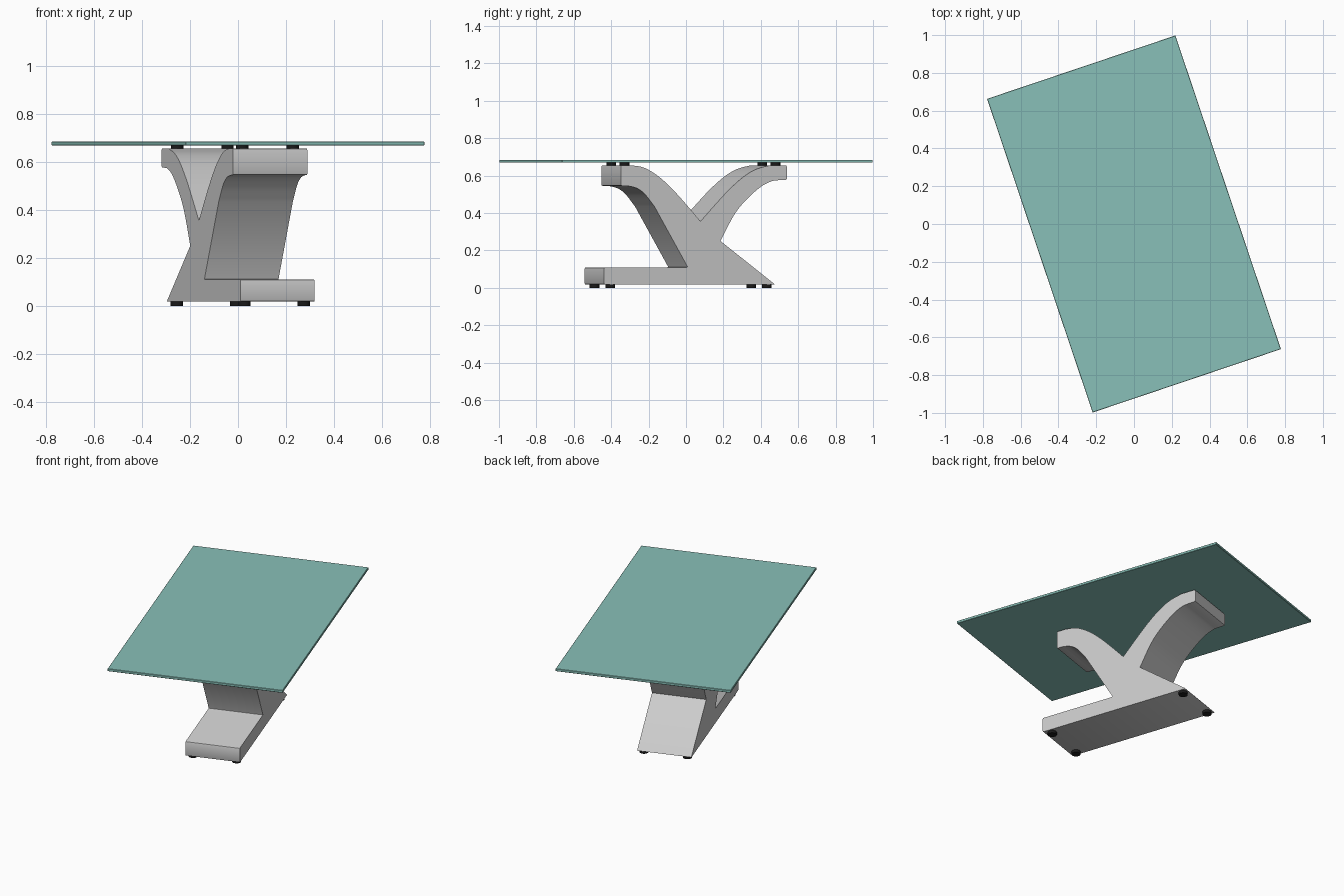
import bpy, bmesh, math
from mathutils import Vector, Matrix

if "Cube" in bpy.data.objects:
    bpy.data.objects.remove(bpy.data.objects["Cube"])

ROT = Matrix.Rotation(math.radians(18.6), 4, 'Z')  # whole table is turned
HALF_W = 0.163


def material(name, color):
    m = bpy.data.materials.new(name)
    m.diffuse_color = color
    m.use_nodes = True
    m.node_tree.nodes["Principled BSDF"].inputs["Base Color"].default_value = m.diffuse_color
    return m


def add_object(name, bm, mat=None):
    bmesh.ops.transform(bm, matrix=ROT, verts=bm.verts)
    bmesh.ops.recalc_face_normals(bm, faces=bm.faces)
    me = bpy.data.meshes.new(name)
    bm.to_mesh(me)
    bm.free()
    ob = bpy.data.objects.new(name, me)
    bpy.context.collection.objects.link(ob)
    if mat:
        me.materials.append(mat)
    bpy.ops.object.select_all(action='DESELECT')
    ob.select_set(True)
    bpy.context.view_layer.objects.active = ob
    bpy.ops.object.shade_smooth_by_angle(angle=math.radians(30))
    return ob


def spline(pts, steps=5):
    """Catmull-Rom curve through the points."""
    p = [Vector(q) for q in pts]
    p = [2 * p[0] - p[1]] + p + [2 * p[-1] - p[-2]]
    out = []
    for a, b, c, d in zip(p, p[1:], p[2:], p[3:]):
        for i in range(steps):
            t = i / steps
            out.append(0.5 * (2 * b + (c - a) * t + (2 * a - 5 * b + 4 * c - d) * t * t
                              + (3 * b - a - 3 * c + d) * t ** 3))
    return out + [p[-2]]


glass = material("teal_glass", (0.25, 0.53, 0.48, 1))
rubber = material("black_rubber", (0.01, 0.01, 0.01, 1))

# Pedestal: one forked side profile (depth, height) extruded across the width
front_under = spline([(-0.233, 0.435), (-0.288, 0.502), (-0.334, 0.533), (-0.38, 0.544)])
front_over = spline([(-0.363, 0.655), (-0.289, 0.641), (-0.205, 0.592),
                     (-0.12, 0.516), (-0.035, 0.425), (0.027, 0.355)])
back_over = spline([(0.027, 0.355), (0.106, 0.44), (0.191, 0.527), (0.275, 0.597),
                    (0.344, 0.635), (0.42, 0.655)])
back_under = spline([(0.465, 0.575), (0.43, 0.57), (0.372, 0.543), (0.293, 0.478),
                     (0.219, 0.393), (0.14, 0.25)])
profile = ([(-0.517, 0.017), (-0.517, 0.109), (-0.044, 0.109)] + front_under
           + [(-0.422, 0.545), (-0.422, 0.655)] + front_over + back_over[1:]
           + [(0.514, 0.655), (0.514, 0.577)] + back_under + [(0.448, 0.017)])
bm = bmesh.new()
face = bm.faces.new([bm.verts.new((-HALF_W, p[0], p[1])) for p in profile])
ext = bmesh.ops.extrude_face_region(bm, geom=[face])
bmesh.ops.translate(bm, vec=(2 * HALF_W, 0, 0),
                    verts=[g for g in ext['geom'] if isinstance(g, bmesh.types.BMVert)])
bmesh.ops.recalc_face_normals(bm, faces=bm.faces)
# Soften the sharp corners that run across the width, except the fork and waist
corners = [e for e in bm.edges
           if abs(e.verts[0].co.x - e.verts[1].co.x) > 0.1
           and e.calc_face_angle() > math.radians(40)
           and not 0 < e.verts[0].co.y < 0.2]
bmesh.ops.bevel(bm, geom=corners, offset=0.007, segments=2, profile=0.5, affect='EDGES')
add_object("pedestal", bm)

# Glass top with slightly eased edges
bm = bmesh.new()
bmesh.ops.create_cube(bm, size=1, matrix=Matrix.Translation((0, 0, 0.6765))
                      @ Matrix.Diagonal((1.052, 1.752, 0.016, 1)))
bmesh.ops.bevel(bm, geom=bm.edges[:], offset=0.002, segments=1, affect='EDGES')
add_object("glass_top", bm, glass)


# Round feet under the base and round pads under the glass
def discs(name, u, depths, z0, z1):
    for row, v in zip(("front", "back"), depths):
        for side, s in (("left", -1), ("right", 1)):
            bm = bmesh.new()
            bmesh.ops.create_cone(bm, cap_ends=True, segments=24, radius1=0.026,
                                  radius2=0.026, depth=z1 - z0,
                                  matrix=Matrix.Translation((s * u, v, (z0 + z1) / 2)))
            add_object(f"{name}_{row}_{side}", bm, rubber)


discs("foot", 0.131, (-0.472, 0.412), 0.0, 0.018)
discs("pad", 0.111, (-0.384, 0.467), 0.653, 0.669)
